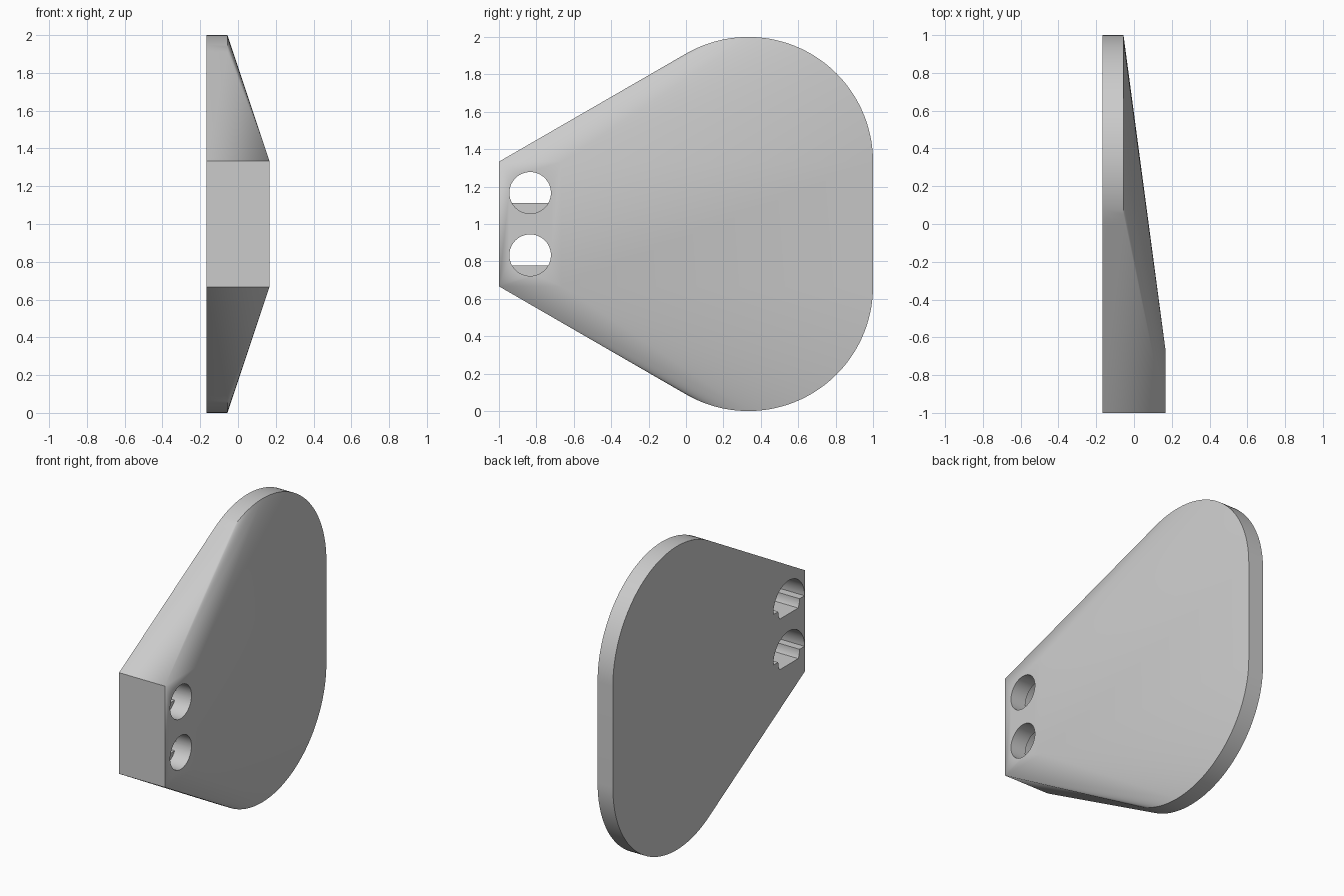
import bpy
import bmesh
from math import cos, sin, radians

if "Cube" in bpy.data.objects:
    bpy.data.objects.remove(bpy.data.objects["Cube"])

U = 1 / 3                      # module: block depth, half block height
BACK, FRONT = -U / 2, U / 2    # x of the flat back and of the block face
PLATE = BACK + U / 3           # x of the thin plate's front rim
LEDGE = PLATE + U / 3          # x of the step inside each hole
MID = 1.0                      # height of the mirror plane

grey = bpy.data.materials.new("light_grey")
grey.use_nodes = True
colour = (0.6, 0.6, 0.6, 1)
grey.diffuse_color = colour
grey.node_tree.nodes["Principled BSDF"].inputs["Base Color"].default_value = colour


def arc(cy, cz, r, start, end, steps):
    """Points (y, z) along a circular arc, angles in degrees."""
    angles = [radians(start + (end - start) * i / steps) for i in range(steps + 1)]
    return [(cy + r * cos(a), cz + r * sin(a)) for a in angles]


def make_object(name, bm):
    bmesh.ops.recalc_face_normals(bm, faces=bm.faces)
    mesh = bpy.data.meshes.new(name)
    bm.to_mesh(mesh)
    bm.free()
    mesh.materials.append(grey)
    obj = bpy.data.objects.new(name, mesh)
    bpy.context.collection.objects.link(obj)
    return obj


def prism(name, points, x0, x1):
    """Extrude a (y, z) outline along x."""
    bm = bmesh.new()
    face = bm.faces.new([bm.verts.new((x0, y, z)) for y, z in points])
    side = bmesh.ops.extrude_face_region(bm, geom=[face])["geom"]
    moved = [v for v in side if isinstance(v, bmesh.types.BMVert)]
    bmesh.ops.translate(bm, verts=moved, vec=(x1 - x0, 0, 0))
    return make_object(name, bm)


# Paddle body: hull around the rounded plate and the mounting block
bm = bmesh.new()
for s in (1, -1):
    for y, z in arc(U, U, 2 * U, 0, 120, 48):
        for x in (BACK, PLATE):
            bm.verts.new((x, y, MID + s * z))
    for x, y in ((BACK, -1), (FRONT, -1), (FRONT, -2 * U)):
        bm.verts.new((x, y, MID + s * U))
bmesh.ops.convex_hull(bm, input=bm.verts)
bmesh.ops.dissolve_limit(bm, angle_limit=radians(0.1), verts=bm.verts, edges=bm.edges)
body = make_object("paddle_body", bm)

# Screw holes: round bore in front, wider stepped pocket behind
hole_y, bore_r, pocket_r = -2.5 * U, U / 3, 0.163
cutters = []
for z in (MID + U / 2, MID - U / 2):
    pocket = (arc(hole_y, z, pocket_r, 0, 180, 32)
              + arc(hole_y, z, bore_r, 180, 210, 6)
              + arc(hole_y, z, bore_r, 330, 360, 6))
    cutters.append(prism("pocket_cutter", pocket, BACK - 0.1, LEDGE))
    bore = arc(hole_y, z, bore_r, 0, 360, 48)[:-1]
    cutters.append(prism("bore_cutter", bore, LEDGE - 0.0005, FRONT + 0.1))

bpy.ops.object.select_all(action="DESELECT")
body.select_set(True)
bpy.context.view_layer.objects.active = body
for cutter in cutters:
    cut = body.modifiers.new("hole", "BOOLEAN")
    cut.operation, cut.solver, cut.object = "DIFFERENCE", "EXACT", cutter
    bpy.ops.object.modifier_apply(modifier=cut.name)
    bpy.data.objects.remove(cutter)

# Smooth rounded surfaces, crisp edges
bpy.ops.object.shade_smooth_by_angle(angle=radians(30))
